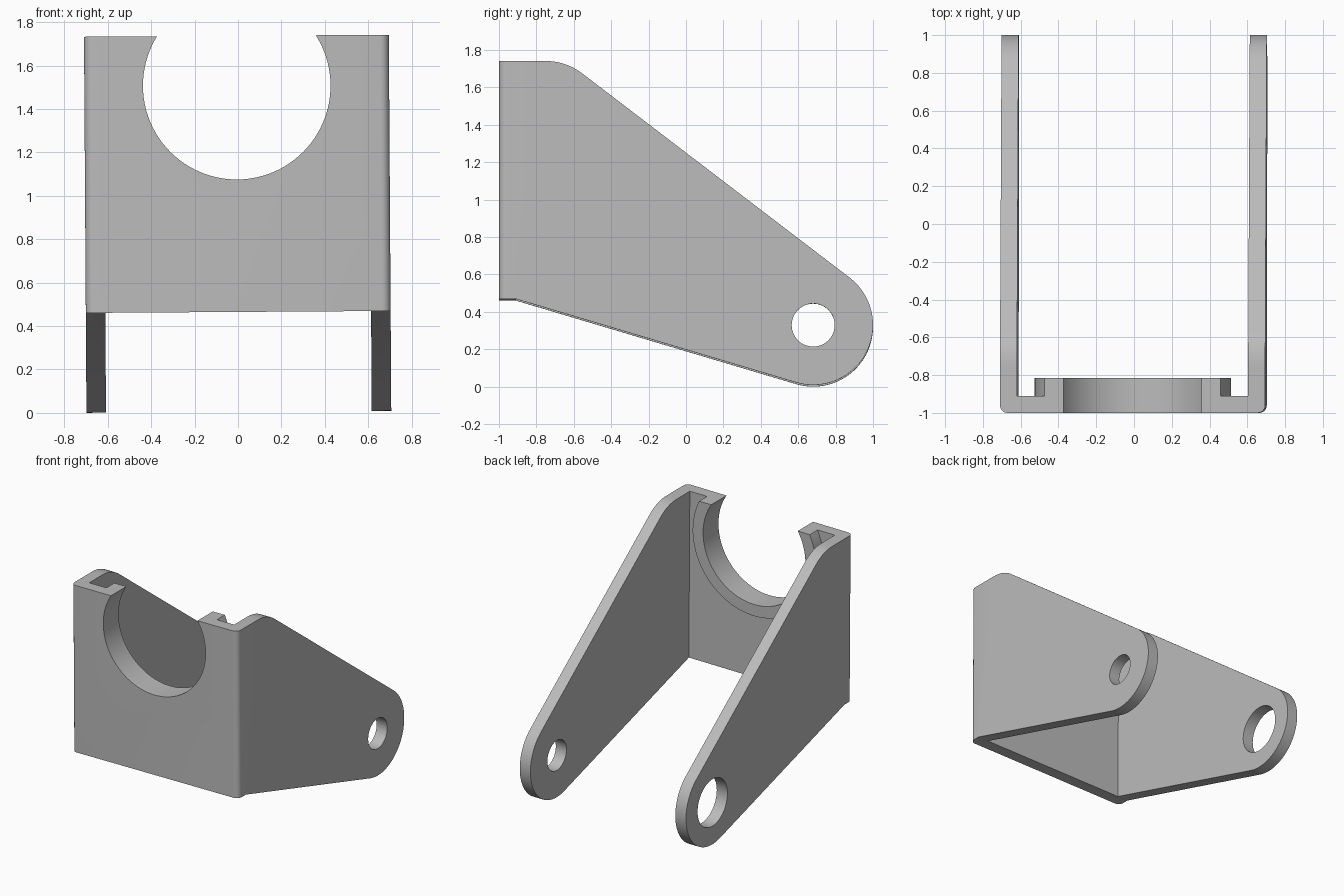
import bpy, bmesh, math
from mathutils import Matrix, Vector

if "Cube" in bpy.data.objects:
    bpy.data.objects.remove(bpy.data.objects["Cube"], do_unlink=True)

# Main dimensions
HALF_W, WALL = 0.702, 0.09
FRONT, TOP, BASE = -1.0, 1.737, 0.465
PIVOT, ARM_R = (0.68, 0.325), 0.32
RING_Z, HOLE_R, RING_R = 1.507, 0.432, 0.52


def arc(cx, cy, r, start, end, steps):
    """Points along an arc, angles in degrees."""
    angles = [math.radians(start + (end - start) * i / steps) for i in range(steps + 1)]
    return [(cx + r * math.cos(a), cy + r * math.sin(a)) for a in angles]


def prism(name, points, axis, low, high):
    """Extrude a closed profile along x (profile in y, z) or y (profile in x, z)."""
    bm = bmesh.new()
    place = (lambda u, v: (low, u, v)) if axis == "x" else (lambda u, v: (u, low, v))
    face = bm.faces.new([bm.verts.new(place(u, v)) for u, v in points])
    geom = bmesh.ops.extrude_face_region(bm, geom=[face])["geom"]
    depth = high - low
    offset = Vector((depth, 0, 0)) if axis == "x" else Vector((0, depth, 0))
    bmesh.ops.translate(bm, vec=offset, verts=[g for g in geom if isinstance(g, bmesh.types.BMVert)])
    bmesh.ops.recalc_face_normals(bm, faces=bm.faces[:])
    mesh = bpy.data.meshes.new(name)
    bm.to_mesh(mesh)
    bm.free()
    obj = bpy.data.objects.new(name, mesh)
    bpy.context.collection.objects.link(obj)
    return obj


def combine(target, other, operation):
    """Apply a boolean and discard the helper."""
    mod = target.modifiers.new(operation, "BOOLEAN")
    mod.operation, mod.solver, mod.object = operation, "EXACT", other
    bpy.context.view_layer.objects.active = target
    bpy.ops.object.modifier_apply(modifier=mod.name)
    bpy.data.objects.remove(other, do_unlink=True)


# Side outline: sloped arms with a round end and an eased top corner
slope, ease_r = 52.6, 0.32
outline = [(FRONT, TOP), (FRONT, BASE), (FRONT + WALL, BASE)]
outline += arc(*PIVOT, ARM_R, -106.5, slope, 40)
outline += arc(-0.75, TOP - ease_r, ease_r, slope, 90, 12)
bracket = prism("bracket", outline, "x", -HALF_W, HALF_W)

# Rounded vertical front corners
bm = bmesh.new()
bm.from_mesh(bracket.data)
corners = [e for e in bm.edges
           if all(abs(v.co.y - FRONT) < 1e-4 for v in e.verts)
           and abs(e.verts[0].co.z - e.verts[1].co.z) > 0.5]
bmesh.ops.bevel(bm, geom=corners, offset=0.04, segments=6, profile=0.5, affect="EDGES")
bm.to_mesh(bracket.data)
bm.free()

# Open channel between the arms
inner = FRONT + WALL
channel = prism("channel_cutter", [(inner, -1), (2, -1), (2, 3), (inner, 3)], "x",
                WALL - HALF_W, HALF_W - WALL)
combine(bracket, channel, "DIFFERENCE")

# Raised collar behind the front plate, cropped at the top edge
rise = math.degrees(math.asin((TOP - RING_Z) / RING_R))
collar = prism("collar", arc(0, RING_Z, RING_R, 180 - rise, 360 + rise, 64), "y",
               inner - 0.04, -0.815)
combine(bracket, collar, "UNION")

# Large front opening, and pivot holes of different size in each arm
opening = prism("opening_cutter", arc(0, RING_Z, HOLE_R, 0, 360, 96)[:-1], "y", -1.2, -0.5)
combine(bracket, opening, "DIFFERENCE")
for side, radius in ((1, 0.115), (-1, 0.18)):
    ends = sorted((side * 0.5, side * 0.9))
    hole = prism("pivot_cutter", arc(*PIVOT, radius, 0, 360, 48)[:-1], "x", *ends)
    combine(bracket, hole, "DIFFERENCE")

# The whole part leans very slightly sideways
bracket.data.transform(Matrix.Translation((0.004, 0, 0)) @ Matrix.Rotation(-0.0065, 4, "Y"))

# Plain grey finish
grey = bpy.data.materials.new("grey")
grey.use_nodes = True
colour = (0.5, 0.5, 0.5, 1)
grey.diffuse_color = colour
grey.node_tree.nodes["Principled BSDF"].inputs["Base Color"].default_value = colour
bracket.data.materials.clear()
bracket.data.materials.append(grey)
for poly in bracket.data.polygons:
    poly.material_index = 0

bpy.ops.object.select_all(action="DESELECT")
bracket.select_set(True)
bpy.context.view_layer.objects.active = bracket
bpy.ops.object.shade_smooth_by_angle(angle=math.radians(30))
